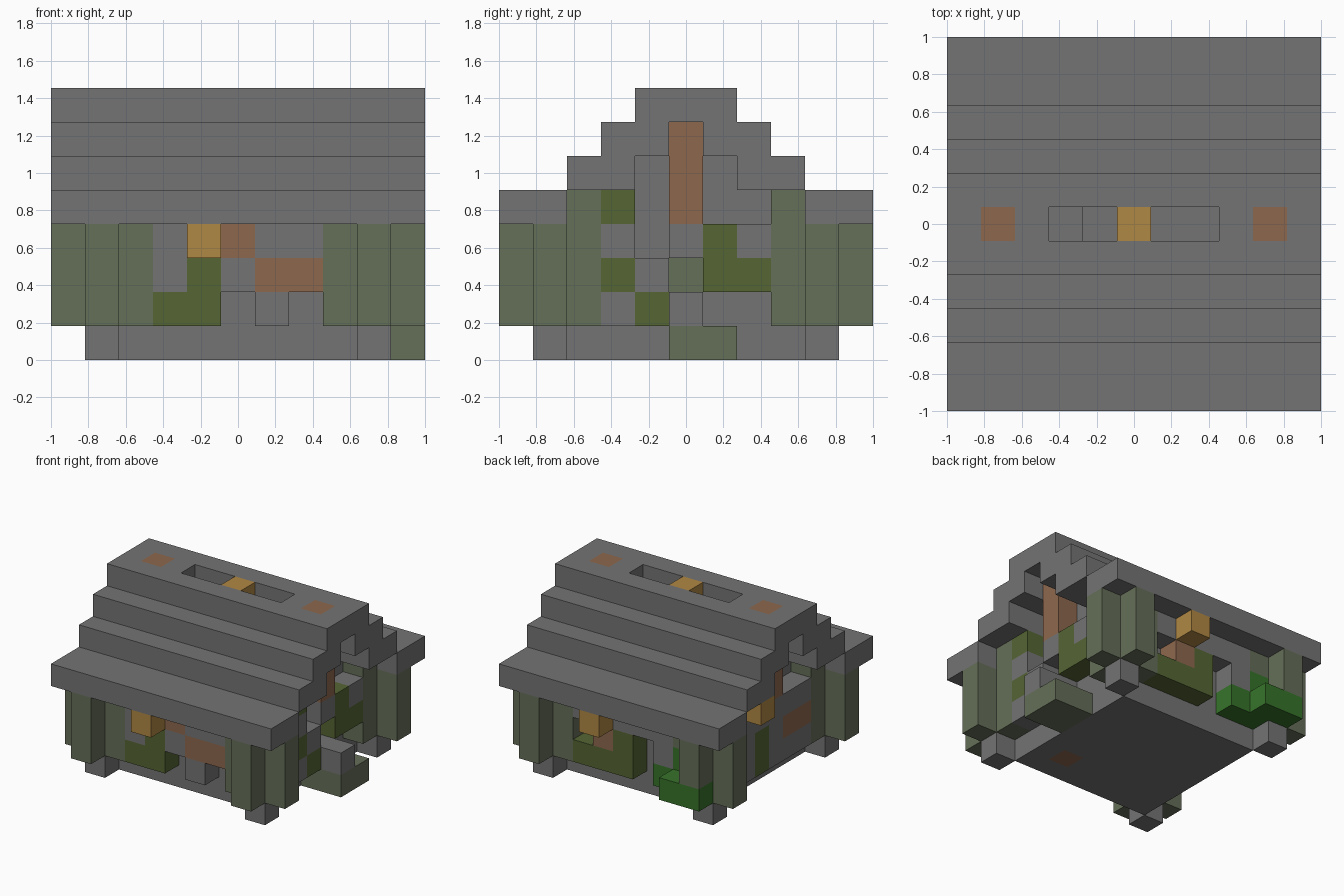
import bpy, bmesh
from mathutils import Vector

old = bpy.data.objects.get("Cube")
if old:
    bpy.data.objects.remove(old, do_unlink=True)

N = 11            # blocks along the longest side
S = 2.0 / N       # block size


def material(name, rgb):
    m = bpy.data.materials.new(name)
    m.use_nodes = True
    col = (*rgb, 1.0)
    m.diffuse_color = col
    m.node_tree.nodes["Principled BSDF"].inputs["Base Color"].default_value = col
    return m


stone = material("grey stone", (0.174, 0.174, 0.174))
mossy = material("mossy stone", (0.130, 0.156, 0.098))
moss = material("olive moss", (0.089, 0.130, 0.034))
clay = material("brown clay", (0.270, 0.138, 0.076))
amber = material("amber lamp", (0.434, 0.246, 0.058))
leaf = material("leaf green", (0.038, 0.171, 0.023))

cells = {}        # block position -> part name
part_material = {}


def fill(part, mat, x, y, z):
    """Fill an inclusive range of blocks; later parts replace earlier ones."""
    part_material[part] = mat
    span = [(r, r) if isinstance(r, int) else r for r in (x, y, z)]
    for i in range(span[0][0], span[0][1] + 1):
        for j in range(span[1][0], span[1][1] + 1):
            for k in range(span[2][0], span[2][1] + 1):
                cells[i, j, k] = part


def carve(*spots):
    for spot in spots:
        cells.pop(spot, None)


# Floor plate
fill("floor", stone, (2, 8), (2, 8), 0)
fill("floor_tile", clay, 7, 3, 0)

# Inner walls, with gables at both ends
for a in (2, 8):
    fill("inner_wall", stone, (2, 8), a, (1, 4))
    fill("inner_wall", stone, a, (2, 8), (1, 4))
    fill("inner_wall", stone, a, (4, 6), 5)

# Outer wall facing
for a in (1, 9):
    fill("outer_wall", stone, (3, 7), a, (1, 3))
    fill("outer_wall", stone, a, (3, 7), (1, 3))

# Corner feet and cross-shaped posts
for x in (1, 9):
    for y in (1, 9):
        fill("foot", stone, x, y, 0)
        fill("post", mossy, (x - 1, x + 1), y, (1, 3))
        fill("post", mossy, x, (y - 1, y + 1), (1, 3))
        fill("post", mossy, x, 2 if y == 1 else 8, 4)

# Stepped roof: height, first and last row of each step, mirrored
for z, a, b in ((4, 0, 1), (5, 2, 3), (6, 3, 4), (7, 4, 4)):
    fill("roof", stone, (0, 10), (a, b), z)
    fill("roof", stone, (0, 10), (10 - b, 10 - a), z)
fill("roof", stone, (0, 2), 5, 7)
fill("roof", stone, (8, 10), 5, 7)
fill("roof_prop", stone, 3, 5, (1, 3))

# Gable columns that pierce the ridge
for x in (1, 9):
    fill("gable_column", clay, x, 5, (4, 7))

# Recesses in the outer walls
carve((5, 1, 1), (7, 1, 1))                            # front
carve((7, 9, 2), (4, 9, 1), (4, 9, 2))                 # back
carve((9, 6, 1), (9, 7, 1), (9, 5, 2), (9, 4, 3))      # +x side

# Moss patches
for spot in ((3, 1, 1), (4, 1, (1, 2)),
             ((5, 7), 9, 1), (5, 9, 2),
             (9, 4, 1), (9, 3, 2), (9, (6, 7), 2), (9, 6, 3), (9, 3, 4),
             (1, 6, (1, 2))):
    fill("moss_patch", moss, *spot)

# Clay bricks
for spot in (((6, 7), 1, 2), (5, 1, 3), (6, 9, 2), (1, (3, 4), 2)):
    fill("clay_brick", clay, *spot)

# Side step
fill("mossy_step", mossy, (9, 10), (5, 6), 0)
fill("mossy_step", mossy, 8, 5, 2)
fill("step_stone", stone, 10, 5, 1)

# Bush at a back corner
for spot in (((1, 2), 10, 1), ((2, 3), 9, 1), (2, 9, 2)):
    fill("bush", leaf, *spot)

# Hanging lamps and ridge lamp
for spot in ((4, 0, 3), (6, 10, 3), (0, 7, 4), (5, 5, 7)):
    fill("lamp", amber, *spot)


def build(part):
    """Make one mesh from the exposed block faces of a part."""
    bm = bmesh.new()
    for pos, owner in cells.items():
        if owner != part:
            continue
        centre = Vector(pos) + Vector((0.5, 0.5, 0.5))
        for axis in range(3):
            for sign in (-1, 1):
                n = Vector((0, 0, 0))
                n[axis] = sign
                if tuple(int(c) for c in Vector(pos) + n) in cells:
                    continue
                u, v = Vector((0, 0, 0)), Vector((0, 0, 0))
                u[(axis + 1) % 3] = 0.5
                v[(axis + 2) % 3] = 0.5 * sign
                mid = centre + n * 0.5
                ring = (mid - u - v, mid + u - v, mid + u + v, mid - u + v)
                bm.faces.new([bm.verts.new((p - Vector((N / 2, N / 2, 0))) * S)
                              for p in ring])
    bmesh.ops.remove_doubles(bm, verts=bm.verts, dist=0.001)
    mesh = bpy.data.meshes.new(part)
    bm.to_mesh(mesh)
    bm.free()
    mesh.materials.append(part_material[part])
    bpy.context.collection.objects.link(bpy.data.objects.new(part, mesh))


for part in part_material:
    build(part)
